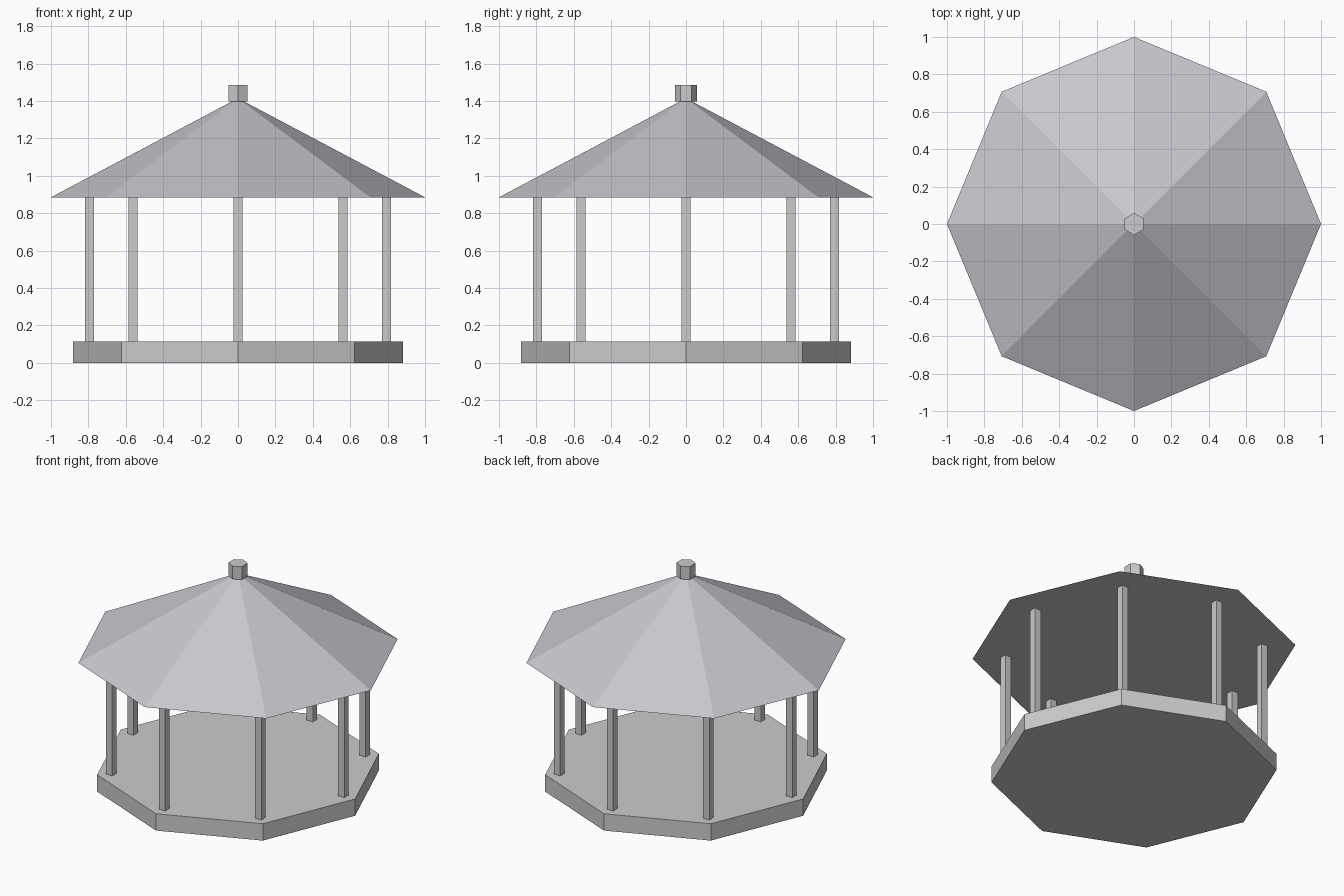
import bpy
from math import radians, cos, sin

if "Cube" in bpy.data.objects:
    bpy.data.objects.remove(bpy.data.objects["Cube"])

S = 1 / 1.7  # design units to final size


def prism(name, sides, r_bottom, r_top, z0, z1):
    bpy.ops.mesh.primitive_cone_add(vertices=sides, radius1=r_bottom * S, radius2=r_top * S,
                                    depth=(z1 - z0) * S, location=(0, 0, (z0 + z1) / 2 * S))
    ob = bpy.context.object
    ob.name = name
    return ob


# Octagonal floor platform
prism("platform", 8, 1.5, 1.5, 0, 0.195)

# Eight square posts, all aligned to the axes
for i in range(8):
    a = radians(45 * i)
    bpy.ops.mesh.primitive_cube_add(size=1, location=(1.35 * S * cos(a), 1.35 * S * sin(a), 0.85 * S))
    post = bpy.context.object
    post.name = f"post_{i + 1}"
    post.scale = (0.08 * S, 0.08 * S, 1.31 * S)

# Eight-sided pointed roof
roof = prism("roof", 8, 1.7, 0, 1.505, 2.405)
mat = bpy.data.materials.new("roof_slate")
mat.diffuse_color = (0.58, 0.57, 0.61, 1)
mat.use_nodes = True
mat.node_tree.nodes["Principled BSDF"].inputs["Base Color"].default_value = mat.diffuse_color
roof.data.materials.append(mat)

# Hexagonal finial
prism("finial", 6, 0.1, 0.1, 2.375, 2.525)
